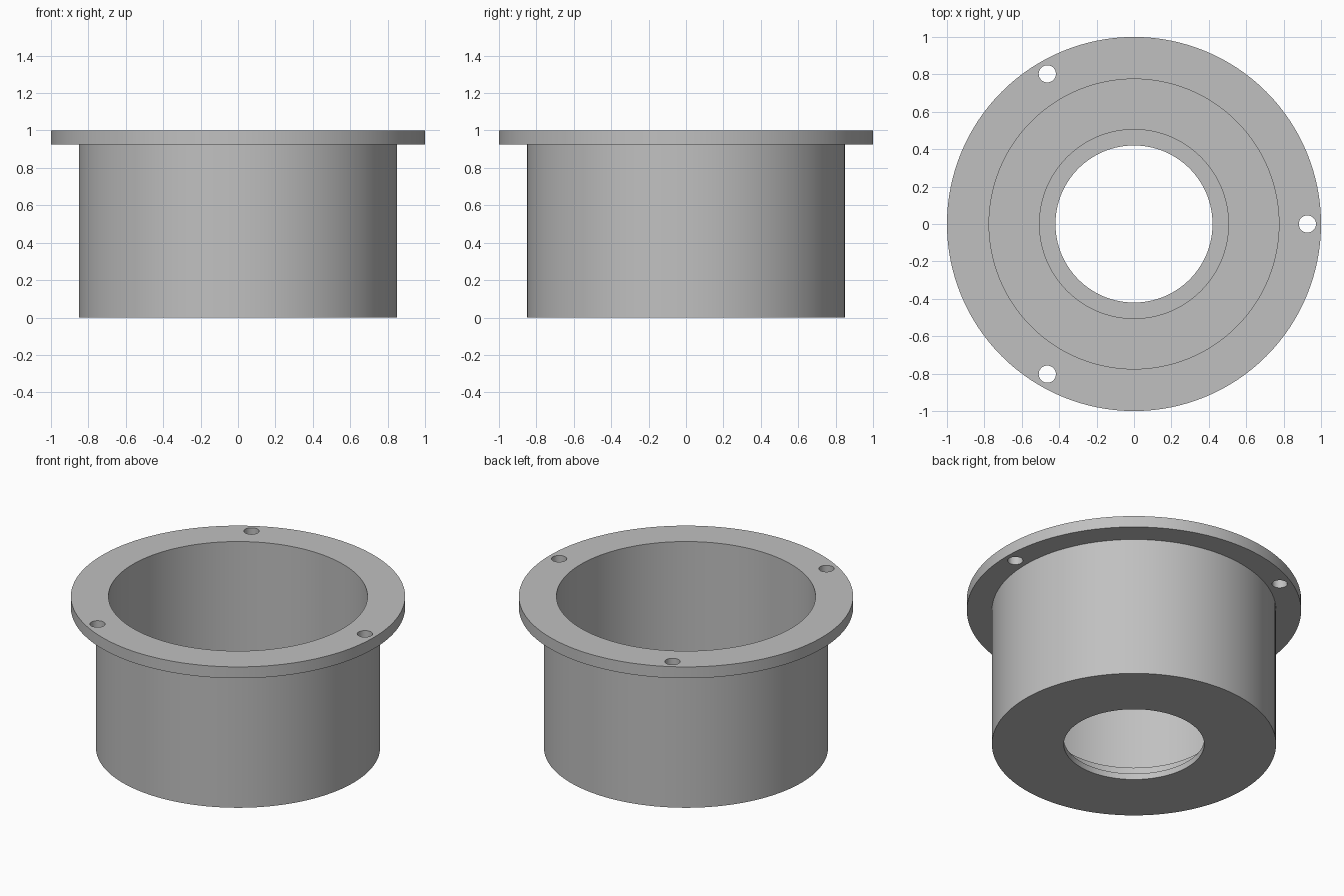
import bpy
import bmesh
import math
from mathutils import Matrix

cube = bpy.data.objects.get("Cube")
if cube:
    bpy.data.objects.remove(cube, do_unlink=True)

SEGMENTS = 128
RIM_Z = 0.925      # underside of the flange
BORE = 0.775       # main inner radius

grey = bpy.data.materials.new("plain grey")
grey.use_nodes = True
colour = (0.53, 0.53, 0.53, 1)
grey.diffuse_color = colour
grey.node_tree.nodes["Principled BSDF"].inputs["Base Color"].default_value = colour


def add_object(name, bm):
    """Turn a bmesh into a grey scene object."""
    bmesh.ops.recalc_face_normals(bm, faces=bm.faces)
    mesh = bpy.data.meshes.new(name)
    bm.to_mesh(mesh)
    bm.free()
    mesh.materials.append(grey)
    obj = bpy.data.objects.new(name, mesh)
    bpy.context.collection.objects.link(obj)
    return obj


def lathe(name, profile):
    """Revolve a closed (radius, height) profile around z."""
    bm = bmesh.new()
    verts = [bm.verts.new((r, 0, z)) for r, z in profile]
    edges = [bm.edges.new((a, b)) for a, b in zip(verts, verts[1:] + verts[:1])]
    bmesh.ops.spin(bm, geom=verts + edges, cent=(0, 0, 0), axis=(0, 0, 1),
                   angle=math.tau, steps=SEGMENTS, use_merge=True)
    bmesh.ops.remove_doubles(bm, verts=bm.verts, dist=1e-5)
    return add_object(name, bm)


# Cup body: outer wall, stepped opening in the floor, wide bore
body = lathe("cup_body", [
    (0.85, 0), (0.85, RIM_Z), (BORE, RIM_Z), (BORE, 0.13),
    (0.505, 0.13), (0.505, 0.04), (0.42, 0.04), (0.42, 0)])

# Mounting flange
flange = lathe("mounting_flange", [
    (BORE, RIM_Z), (1, RIM_Z), (1, 1), (BORE, 1)])

# Three evenly spaced screw holes through the flange
bm = bmesh.new()
for i in range(3):
    place = Matrix.Rotation(i * math.tau / 3, 4, 'Z') @ Matrix.Translation((0.927, 0, 0.96))
    bmesh.ops.create_cone(bm, cap_ends=True, segments=32, radius1=0.046,
                          radius2=0.046, depth=0.3, matrix=place)
cutter = add_object("screw_hole_cutter", bm)
cutter.hide_render = True

drill = flange.modifiers.new("screw_holes", 'BOOLEAN')
drill.operation = 'DIFFERENCE'
drill.solver = 'EXACT'
drill.object = cutter
bpy.context.view_layer.objects.active = flange
bpy.ops.object.modifier_apply(modifier=drill.name)
bpy.data.objects.remove(cutter, do_unlink=True)

# Smooth round walls, crisp rims
bpy.ops.object.select_all(action='DESELECT')
for obj in (body, flange):
    obj.select_set(True)
bpy.context.view_layer.objects.active = body
bpy.ops.object.shade_smooth_by_angle(angle=math.radians(30))
